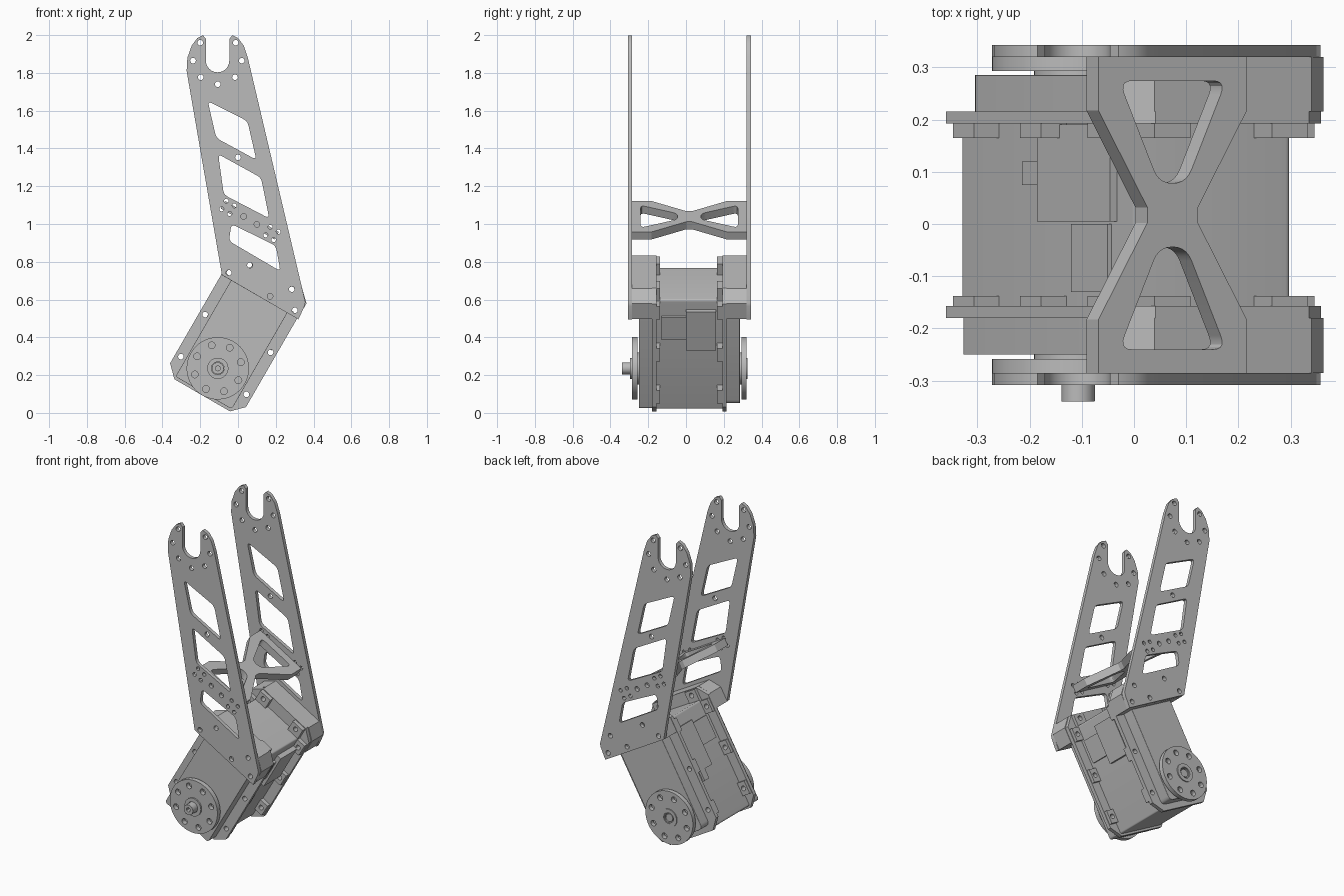
import bpy, bmesh
from math import sin, cos, pi, radians
from mathutils import Matrix, Vector

if "Cube" in bpy.data.objects:
    bpy.data.objects.remove(bpy.data.objects["Cube"], do_unlink=True)

grey = bpy.data.materials.new("machined grey")
grey.use_nodes = True
tone = (0.5, 0.5, 0.5, 1)
grey.diffuse_color = tone
grey.node_tree.nodes["Principled BSDF"].inputs["Base Color"].default_value = tone


# ---------- helpers ----------
def frame(a, b, origin):
    """Matrix whose first two axes are a and b, placed at origin."""
    a, b = Vector(a), Vector(b)
    m = Matrix((a, b, a.cross(b))).transposed().to_4x4()
    m.translation = origin
    return m


def circle(x, y, r, n=20):
    return [(x + r * cos(2 * pi * i / n), y + r * sin(2 * pi * i / n)) for i in range(n)]


def rect(x0, x1, y0, y1):
    return [(x0, y0), (x1, y0), (x1, y1), (x0, y1)]


def octagon(half, y0, y1, cut):
    return [(-half + cut, y0), (half - cut, y0), (half, y0 + cut), (half, y1 - cut),
            (half - cut, y1), (-half + cut, y1), (-half, y1 - cut), (-half, y0 + cut)]


def rounded(points, r, n=5):
    """Round every corner of a polygon."""
    out = []
    for i, p in enumerate(points):
        p = Vector(p)
        a = p + (Vector(points[i - 1]) - p).normalized() * r
        b = p + (Vector(points[(i + 1) % len(points)]) - p).normalized() * r
        for k in range(n + 1):
            t = k / n
            out.append(tuple(a * (1 - t) ** 2 + p * 2 * t * (1 - t) + b * t * t))
    return out


def prism(name, loops, place, c0, c1, bevel=0):
    """Extrude an outline with holes between two depths of a frame."""
    curve = bpy.data.curves.new(name, 'CURVE')
    curve.dimensions = '2D'
    curve.fill_mode = 'BOTH'
    curve.extrude = (c1 - c0) / 2
    for loop in loops:
        s = curve.splines.new('POLY')
        s.points.add(len(loop) - 1)
        for p, (x, y) in zip(s.points, loop):
            p.co = (x, y, 0, 1)
        s.use_cyclic_u = True
    temp = bpy.data.objects.new(name, curve)
    bpy.context.collection.objects.link(temp)
    deps = bpy.context.evaluated_depsgraph_get()
    mesh = bpy.data.meshes.new_from_object(temp.evaluated_get(deps))
    bpy.data.objects.remove(temp, do_unlink=True)
    bpy.data.curves.remove(curve)
    bm = bmesh.new()
    bm.from_mesh(mesh)
    bmesh.ops.remove_doubles(bm, verts=bm.verts, dist=0.0001)
    bmesh.ops.recalc_face_normals(bm, faces=bm.faces)
    bm.to_mesh(mesh)
    bm.free()
    mesh.materials.clear()
    mesh.materials.append(grey)
    ob = bpy.data.objects.new(name, mesh)
    bpy.context.collection.objects.link(ob)
    ob.matrix_world = place @ Matrix.Translation((0, 0, (c0 + c1) / 2))
    if bevel:
        mod = ob.modifiers.new("edge", 'BEVEL')
        mod.width, mod.segments, mod.limit_method = bevel, 2, 'ANGLE'
    parts.append(ob)


def slab(name, loops, place, y0, y1, bevel=0):
    prism(name, loops, place, -y1, -y0, bevel)


parts = []
tilt = radians(30)
across, along = (cos(tilt), 0, -sin(tilt)), (sin(tilt), 0, cos(tilt))
UPRIGHT = frame((1, 0, 0), (0, 0, 1), (0, 0, 0))
MOTOR = frame(across, along, (-0.107, 0, 0.236))
BRACE = frame(across, (0, 1, 0), (0.0625, 0.017, 1.02))

# ---------- side plates ----------
slot = [(-0.108 + 0.062 * cos(pi + pi * i / 12), 1.865 + 0.062 * sin(pi + pi * i / 12))
        for i in range(13)]
outline = [(0.357, 0.585), (0.352, 0.565), (0.32, 0.495), (-0.085, 0.73), (-0.272, 1.81),
           (-0.268, 1.88), (-0.245, 1.945), (-0.215, 1.985), (-0.185, 1.999),
           (-0.17, 1.98)] + slot + [
           (-0.046, 1.98), (-0.03, 1.999), (0, 1.985), (0.03, 1.945), (0.052, 1.88)]
windows = [
    [(-0.16, 1.65), (0.05, 1.545), (0.097, 1.34), (-0.115, 1.455)],
    [(-0.105, 1.37), (0.122, 1.245), (0.165, 1.03), (-0.075, 1.155)],
    [(-0.035, 1), (0.2, 0.885), (0.225, 0.75), (-0.048, 0.91)],
]
bolts = [(-0.2, 1.96), (-0.012, 1.96), (-0.238, 1.865), (0.02, 1.865), (-0.197, 1.777),
         (-0.016, 1.777), (-0.107, 1.74), (0, 1.353), (0.03, 1.04), (0.1, 0.998),
         (-0.049, 0.742), (0.063, 0.782), (0.285, 0.655), (0.301, 0.543), (0.17, 0.617)]
plate = [outline] + [rounded(w, 0.025) for w in windows]
plate += [circle(x, z, 0.015, 14) for x, z in bolts]
for cx, cz in ((-0.053, 1.088), (0.18, 0.95)):
    for k in range(4):
        a = radians(15 + 90 * k)
        plate.append(circle(cx + 0.035 * cos(a), cz + 0.035 * sin(a), 0.012, 12))
slab("front_side_plate", plate, UPRIGHT, -0.308, -0.285)
slab("back_side_plate", plate, UPRIGHT, 0.32, 0.343)

# ---------- cross brace between the plates ----------
brace = []
for sx, sy in ((1, -1), (1, 1), (-1, 1), (-1, -1)):
    corner = [(sx * 0.164, sy * 0.303), (sx * 0.164, sy * 0.2), (sx * 0.056, sy * 0.015)]
    brace += corner if sx * sy < 0 else corner[::-1]
loops = [brace]
for s in (1, -1):
    loops.append(rounded([(-0.118, s * 0.257), (0.118, s * 0.257),
                          (0.03, s * 0.061), (-0.03, s * 0.061)], 0.029))
prism("cross_brace", loops, BRACE, -0.023, 0.023)

# ---------- motor case ----------
slab("motor_body", [rounded(rect(-0.172, 0.172, -0.152, 0.517), 0.012)],
     MOTOR, -0.17, 0.2)
slab("front_cover", [rounded(rect(-0.172, 0.172, -0.15, 0.53), 0.015)],
     MOTOR, -0.25, -0.17, 0.008)
slab("back_cover", [rounded(rect(-0.165, 0.165, -0.128, 0.53), 0.03)],
     MOTOR, 0.2, 0.285, 0.008)

# Flanges, spacers and lugs share the same bolt holes
low_holes = [circle(s * 0.2, u, 0.015, 14) for s in (-1, 1) for u in (-0.044, 0.213)]
top_holes = [circle(s * w, u, 0.015, 14) for s in (-1, 1)
             for w, u in ((0.2, 0.47), (0.13, 0.557))]
flange = [octagon(0.232, -0.165, 0.59, 0.062)] + low_holes + top_holes
spacer = [[(-0.23, 0.438), (0.235, 0.438), (0.235, 0.532), (0.175, 0.59),
           (-0.172, 0.59), (-0.23, 0.53)]] + top_holes
for end, f0, f1, s0, s1, l0, l1 in (
        ("front", -0.18, -0.157, -0.285, -0.18, -0.157, -0.138),
        ("back", 0.192, 0.215, 0.215, 0.32, 0.165, 0.192)):
    slab(end + "_flange", flange, MOTOR, f0, f1)
    slab(end + "_spacer", spacer, MOTOR, s0, s1)
    for side, word in ((-1, "upper"), (1, "lower")):
        for i, u in enumerate((-0.044, 0.213, 0.47)):
            lug = rect(side * 0.199 - 0.029, side * 0.199 + 0.029, u - 0.04, u + 0.04)
            slab(f"{end}_{word}_lug_{i + 1}", [lug, circle(side * 0.2, u, 0.015, 14)],
                 MOTOR, l0, l1)
        w = side * 0.13
        slab(f"{end}_{word}_top_lug",
             [rect(w - 0.04, w + 0.04, 0.51, 0.586), circle(w, 0.557, 0.015, 14)],
             MOTOR, l0, l1)

# Raised panels and cable sockets on the case
for name, w0, w1, u0, u1, y0, y1 in (
        ("upper_panel", -0.187, -0.165, 0.166, 0.446, 0.005, 0.19),
        ("upper_socket", -0.185, -0.165, 0.106, 0.166, 0.075, 0.12),
        ("upper_label_panel", -0.181, -0.165, 0.286, 0.426, -0.13, 0),
        ("lower_socket", 0.165, 0.187, 0.28, 0.42, -0.13, 0),
        ("lower_panel", 0.165, 0.2, 0.225, 0.46, 0, 0.16)):
    slab(name, [rect(w0, w1, u0, u1)], MOTOR, y0, y1)

# ---------- horns on both sides ----------
horn = [circle(0, 0, 0.165, 64), circle(0, 0, 0.03, 24)]
for k in range(8):
    a = radians(45 * k)
    horn.append(circle(0.126 * cos(a), 0.126 * sin(a), 0.018, 14))
hub = [circle(0, 0, 0.056, 32), circle(0, 0, 0.034, 24)]
slab("front_horn", horn, MOTOR, -0.287, -0.258)
slab("front_horn_neck", [circle(0, 0, 0.085, 40)], MOTOR, -0.262, -0.24)
slab("front_hub_ring", hub, MOTOR, -0.296, -0.28)
slab("front_shaft", [circle(0, 0, 0.032, 24), circle(0, 0, 0.014, 6)],
     MOTOR, -0.34, -0.26, 0.003)
slab("back_horn", horn, MOTOR, 0.293, 0.32)
slab("back_horn_neck", [circle(0, 0, 0.085, 40)], MOTOR, 0.28, 0.298)
slab("back_hub_ring", hub, MOTOR, 0.31, 0.326)
slab("back_shaft", [circle(0, 0, 0.024, 20)], MOTOR, 0.29, 0.318)

# Smooth the round walls, keep edges sharp
bpy.ops.object.select_all(action='DESELECT')
for ob in parts:
    ob.select_set(True)
bpy.context.view_layer.objects.active = parts[0]
bpy.ops.object.shade_smooth_by_angle(angle=radians(30))
